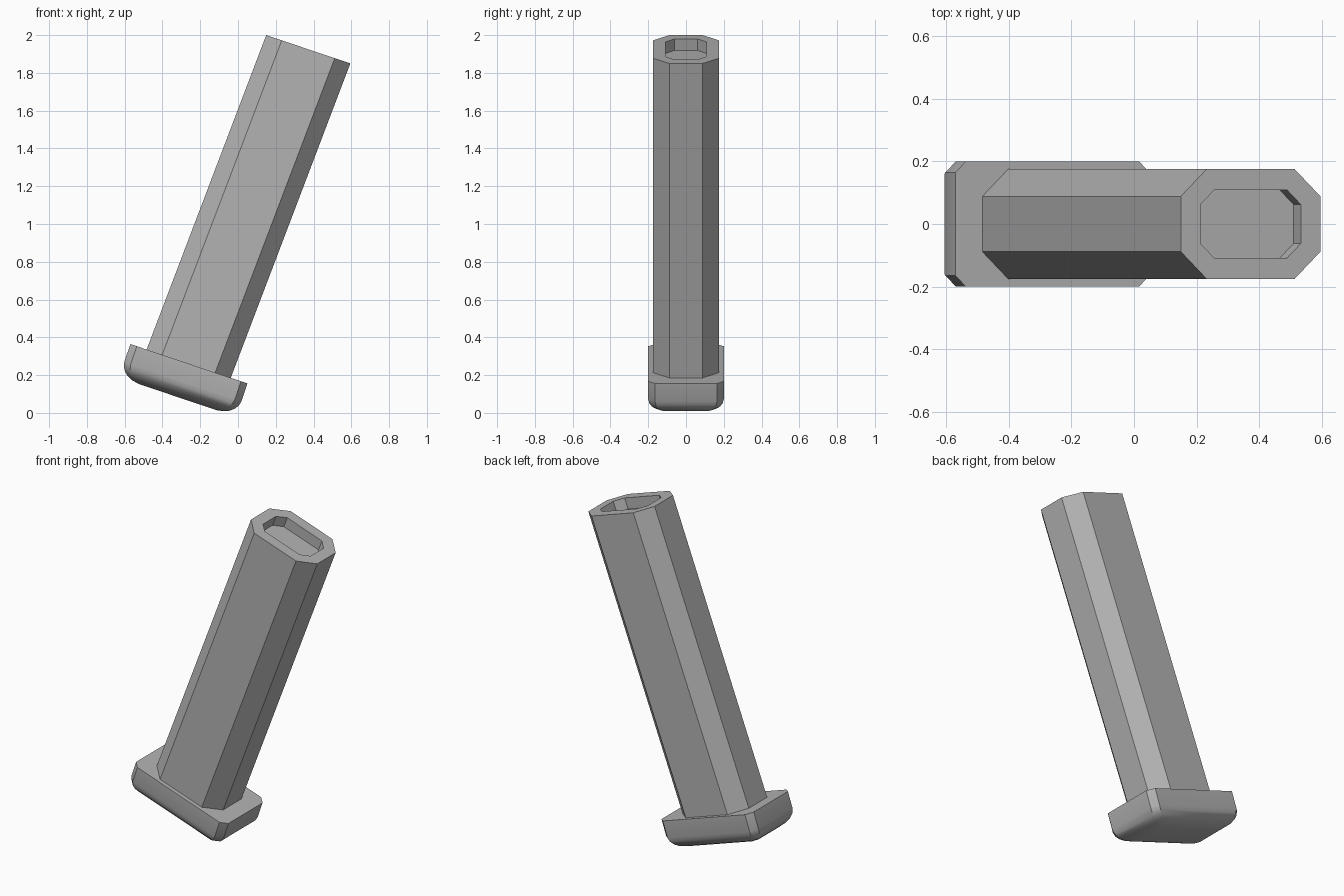
import bpy, bmesh
from math import radians
from mathutils import Vector

cube = bpy.data.objects.get("Cube")
if cube:
    bpy.data.objects.remove(cube, do_unlink=True)

grey = bpy.data.materials.new("mid grey")
grey.use_nodes = True
colour = (0.45, 0.45, 0.45, 1)
grey.diffuse_color = colour
grey.node_tree.nodes["Principled BSDF"].inputs["Base Color"].default_value = colour

ALONG = Vector((0.948, 0, -0.319))   # slanted end-plane direction
RISE = Vector((0.356, 0, 0.934))     # leaning body axis
DOWN = Vector((-0.319, 0, -0.948))   # normal to the base plate


def octagon(centre, a, b, c):
    """Chamfered rectangle lying in the slanted end plane."""
    pts = [(a, b - c), (a - c, b), (c - a, b), (-a, b - c),
           (-a, c - b), (c - a, -b), (a - c, -b), (a, c - b)]
    return [centre + ALONG * u + Vector((0, v, 0)) for u, v in pts]


def loft(name, rings):
    """Skin a list of rings and cap both ends."""
    bm = bmesh.new()
    loops = [[bm.verts.new(p) for p in ring] for ring in rings]
    for low, high in zip(loops, loops[1:]):
        for i in range(len(low)):
            j = (i + 1) % len(low)
            bm.faces.new((low[i], low[j], high[j], high[i]))
    bm.faces.new(loops[0])
    bm.faces.new(loops[-1])
    bmesh.ops.recalc_face_normals(bm, faces=bm.faces)
    mesh = bpy.data.meshes.new(name)
    bm.to_mesh(mesh)
    bm.free()
    mesh.materials.append(grey)
    obj = bpy.data.objects.new(name, mesh)
    bpy.context.collection.objects.link(obj)
    return obj


# Leaning body with a shallow recess in its upper end
foot = Vector((-0.262, 0, 0.258))
top = Vector((0.372, 0, 1.925))
loft("body", [
    octagon(foot, 0.235, 0.175, 0.087),
    octagon(top, 0.235, 0.175, 0.087),
    octagon(top, 0.169, 0.108, 0.046),
    octagon(top - RISE * 0.065, 0.169, 0.108, 0.046),
])

# Base plate with a rounded underside: (depth, inset) per ring
plate_top = Vector((-0.26, 0, 0.26))
profile = [(0, 0), (0.1, 0), (0.125, 0.006), (0.147, 0.02),
           (0.166, 0.042), (0.179, 0.072), (0.186, 0.11)]
plate = loft("base_plate", [
    octagon(plate_top + DOWN * d, 0.327 - s, 0.2 - s, 0.036 - 0.15 * s)
    for d, s in profile])

# Smooth the rounded underside, keep corners crisp
bpy.ops.object.select_all(action='DESELECT')
plate.select_set(True)
bpy.context.view_layer.objects.active = plate
bpy.ops.object.shade_smooth_by_angle(angle=radians(30))
